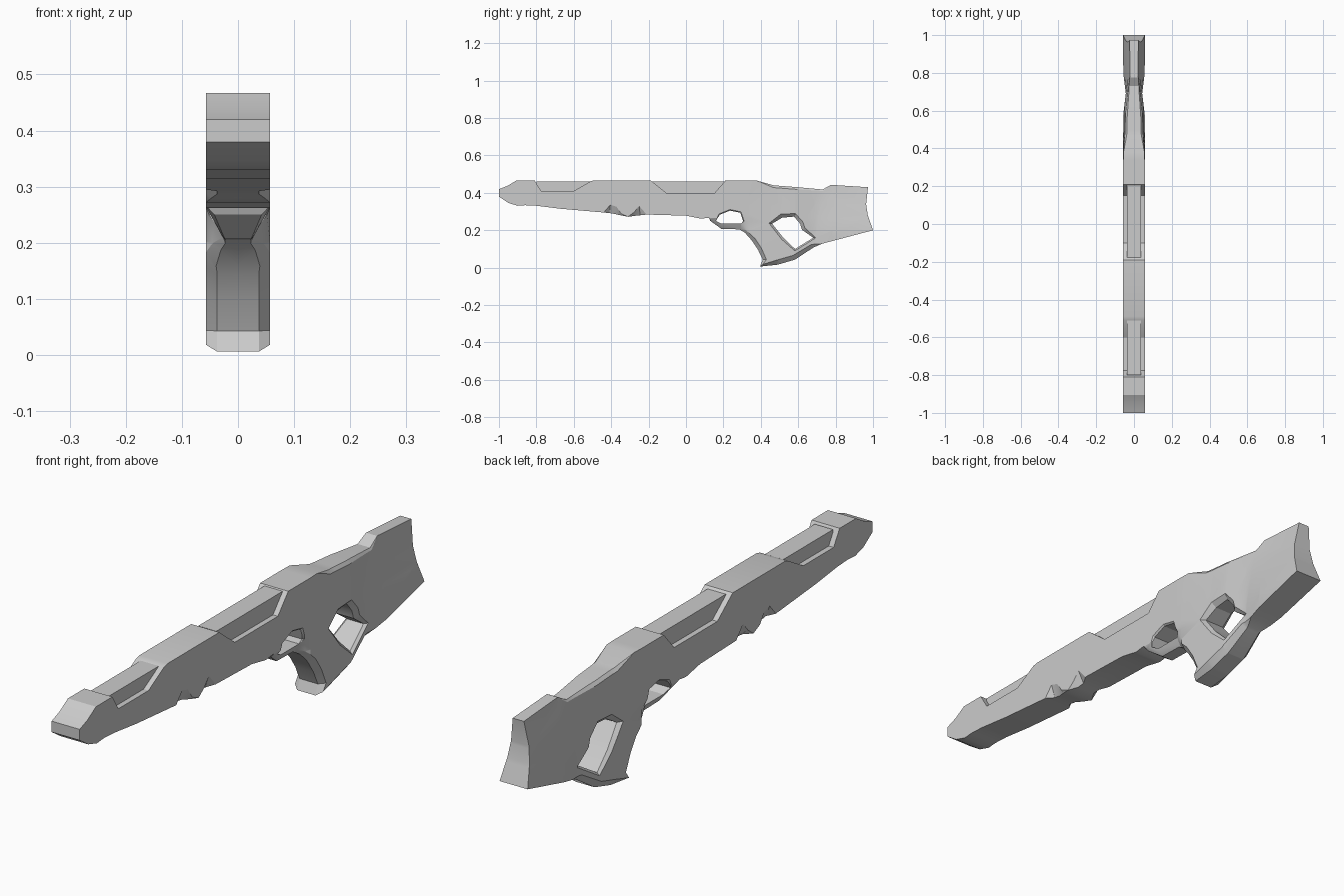
import bpy, bmesh
from mathutils import Vector

if "Cube" in bpy.data.objects:
    bpy.data.objects.remove(bpy.data.objects["Cube"])

W = 0.057  # half width of the body

# Silhouettes as (y, z, chamfer); outline clockwise, holes anticlockwise
OUTLINE = [
    (-1, .38, 0), (-1, .42, 0), (-.955, .437, 0), (-.905, .467, 0), (-.81, .467, 0),
    (-.775, .41, 0), (-.60, .41, 0), (-.51, .462, 0), (-.49, .467, 0), (-.19, .467, 0),
    (-.10, .396, 0), (.15, .396, 0), (.21, .465, 0), (.38, .465, 0), (.47, .44, .012),
    (.60, .43, .012), (.73, .418, .008), (.775, .443, 0), (.973, .43, 0), (.963, .34, 0),
    (.972, .28, 0), (1, .20, 0), (.727, .128, 0), (.68, .107, .02), (.583, .043, .025),
    (.49, .016, .025), (.396, .006, .02), (.41, .043, .02), (.385, .096, .02),
    (.353, .144, .02), (.315, .187, .014), (.285, .205, .008), (.19, .207, .008),
    (.13, .25, .008), (.123, .267, 0), (.08, .262, 0), (0, .278, 0), (-.21, .284, 0),
    (-.245, .28, .05), (-.275, .277, .02), (-.31, .272, 0), (-.35, .28, .01),
    (-.38, .287, .04), (-.41, .292, .045), (-.44, .295, 0), (-.67, .315, 0),
    (-.80, .331, 0), (-.86, .334, 0), (-.90, .331, 0), (-.95, .346, 0)]
TRIGGER_HOLE = [(.16, .25, 0), (.19, .235, 0), (.295, .235, 0), (.305, .25, .006),
                (.29, .294, .006), (.235, .305, .006), (.18, .283, .006)]
STOCK_HOLE = [(.583, .10, .01), (.68, .16, .014), (.62, .203, .018), (.61, .235, .018),
              (.578, .273, .018), (.513, .267, .02), (.46, .235, .016), (.52, .16, .012)]


def ramp(v, pts):
    if v <= pts[0][0]:
        return pts[0][1]
    for (a, fa), (b, fb) in zip(pts, pts[1:]):
        if v <= b:
            return fa + (fb - fa) * (v - a) / (b - a)
    return pts[-1][1]


def width_factor(y, z):
    # Stock waist, narrow comb and narrow trigger guard
    waist = ramp(y, [(.58, 1), (.69, .76), (.80, 1)])
    comb = ramp(y, [(.36, 1), (.50, .82), (.69, .75), (.78, .40), (1, .40)])
    up = ramp(z, [(.20, 0), (.43, 1)])
    guard = ramp(z, [(.21, .48), (.265, 1)])
    blend = ramp(y, [(.08, 0), (.13, 1), (.295, 1), (.34, 0)])
    return waist * (1 + (comb - 1) * up) * (1 + (guard - 1) * blend)


def ring(bm, pts):
    # Chamfered wall from the centre plane to the side; returns the side edges
    n, rows = len(pts), []
    for i, (y, z, c) in enumerate(pts):
        p, q = Vector(pts[i - 1][:2]), Vector(pts[(i + 1) % n][:2])
        me = Vector((y, z))
        d = ((me - p).normalized() + (q - me).normalized()).normalized()
        side = (W, y + d.y * c, z - d.x * c)
        rows.append([bm.verts.new(v) for v in
                     ((0, y, z), (W - min(c, .02), y, z), side)])
    for i in range(n):
        a, b = rows[i], rows[(i + 1) % n]
        for k in (0, 1):
            bm.faces.new((a[k], b[k], b[k + 1], a[k + 1]))
    return [bm.edges.get((rows[i][2], rows[(i + 1) % n][2])) for i in range(n)]


def finish(bm, name):
    bmesh.ops.recalc_face_normals(bm, faces=bm.faces[:])
    me = bpy.data.meshes.new(name)
    bm.to_mesh(me)
    bm.free()
    ob = bpy.data.objects.new(name, me)
    bpy.context.collection.objects.link(ob)
    return ob


# Body: half is built, shaped and mirrored
bm = bmesh.new()
edges = []
for loop in (OUTLINE, TRIGGER_HOLE, STOCK_HOLE):
    edges += ring(bm, loop)
bmesh.ops.triangle_fill(bm, edges=edges, use_beauty=True, normal=(1, 0, 0))
bmesh.ops.remove_doubles(bm, verts=bm.verts[:], dist=1e-5)
cuts = [((0, y, 0), (0, 1, 0)) for y in (.08, .13, .295, .34, .5, .58, .69, .78)]
cuts += [((0, 0, z), (0, 0, 1)) for z in (.2, .265, .33)]
for co, no in cuts:
    bmesh.ops.bisect_plane(bm, geom=bm.verts[:] + bm.edges[:] + bm.faces[:],
                           dist=1e-5, plane_co=co, plane_no=no)
for v in bm.verts:
    v.co.x *= width_factor(v.co.y, v.co.z)
bmesh.ops.mirror(bm, geom=bm.verts[:] + bm.edges[:] + bm.faces[:],
                 axis='X', merge_dist=1e-5)
bmesh.ops.dissolve_degenerate(bm, dist=1e-6, edges=bm.edges[:])
body = finish(bm, "rifle_body")
bpy.context.view_layer.objects.active = body
body.select_set(True)
bpy.ops.object.shade_smooth_by_angle(angle=0.4)

# Narrow rails filling the two top recesses
for name, y0, y1 in (("front_rail", -.80, -.512), ("rear_rail", -.178, .207)):
    bm = bmesh.new()
    bmesh.ops.create_cube(bm, size=1)
    for v in bm.verts:
        v.co = (v.co.x * .074, y0 if v.co.y < 0 else y1, .38 if v.co.z < 0 else .461)
    finish(bm, name)
